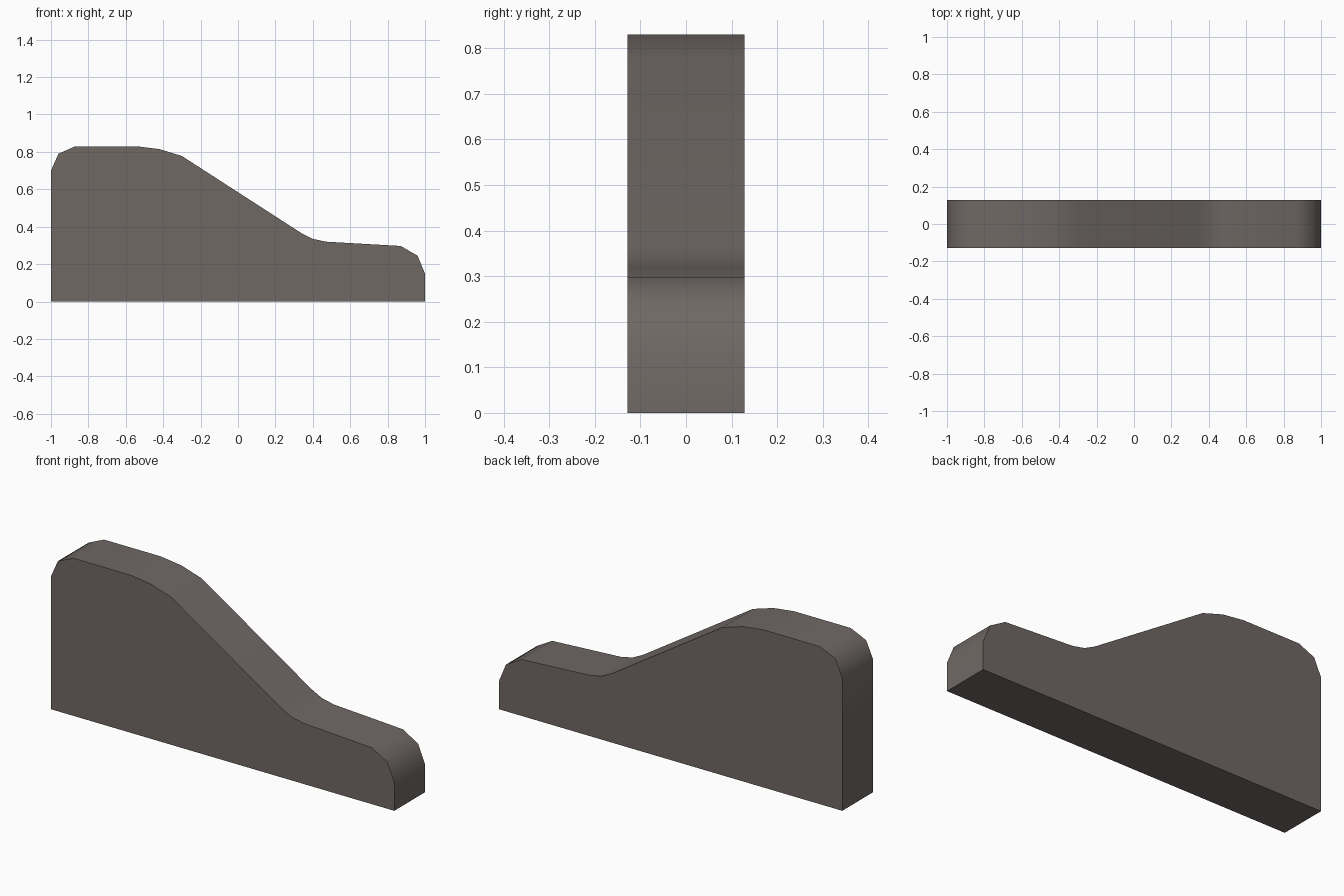
import bpy, bmesh, math

if "Cube" in bpy.data.objects:
    bpy.data.objects.remove(bpy.data.objects["Cube"])

HALF_DEPTH = 0.128

# Side outline (x, z): tall rounded back, slope, low rounded toe
profile = [(-1, 0), (-1, 0.70), (-0.96, 0.79), (-0.87, 0.83), (-0.54, 0.83),
           (-0.42, 0.815), (-0.30, 0.778), (0.34, 0.365), (0.40, 0.335),
           (0.47, 0.32), (0.87, 0.297), (0.96, 0.245), (1, 0.148), (1, 0)]

# Extrude the outline through the thickness
bm = bmesh.new()
face = bm.faces.new([bm.verts.new((x, -HALF_DEPTH, z)) for x, z in profile])
result = bmesh.ops.extrude_face_region(bm, geom=[face], use_keep_orig=True)
moved = [g for g in result["geom"] if isinstance(g, bmesh.types.BMVert)]
bmesh.ops.translate(bm, verts=moved, vec=(0, 2 * HALF_DEPTH, 0))
bmesh.ops.recalc_face_normals(bm, faces=bm.faces)
mesh = bpy.data.meshes.new("sloped_panel")
bm.to_mesh(mesh)
bm.free()

panel = bpy.data.objects.new("sloped_panel", mesh)
bpy.context.collection.objects.link(panel)

# Single warm grey
grey = bpy.data.materials.new("warm_grey")
grey.diffuse_color = (0.16, 0.14, 0.13, 1)
grey.use_nodes = True
grey.node_tree.nodes["Principled BSDF"].inputs["Base Color"].default_value = grey.diffuse_color
mesh.materials.append(grey)

# Soft rounded rim, crisp side edges
bpy.context.view_layer.objects.active = panel
panel.select_set(True)
bpy.ops.object.shade_smooth_by_angle(angle=math.radians(50))
